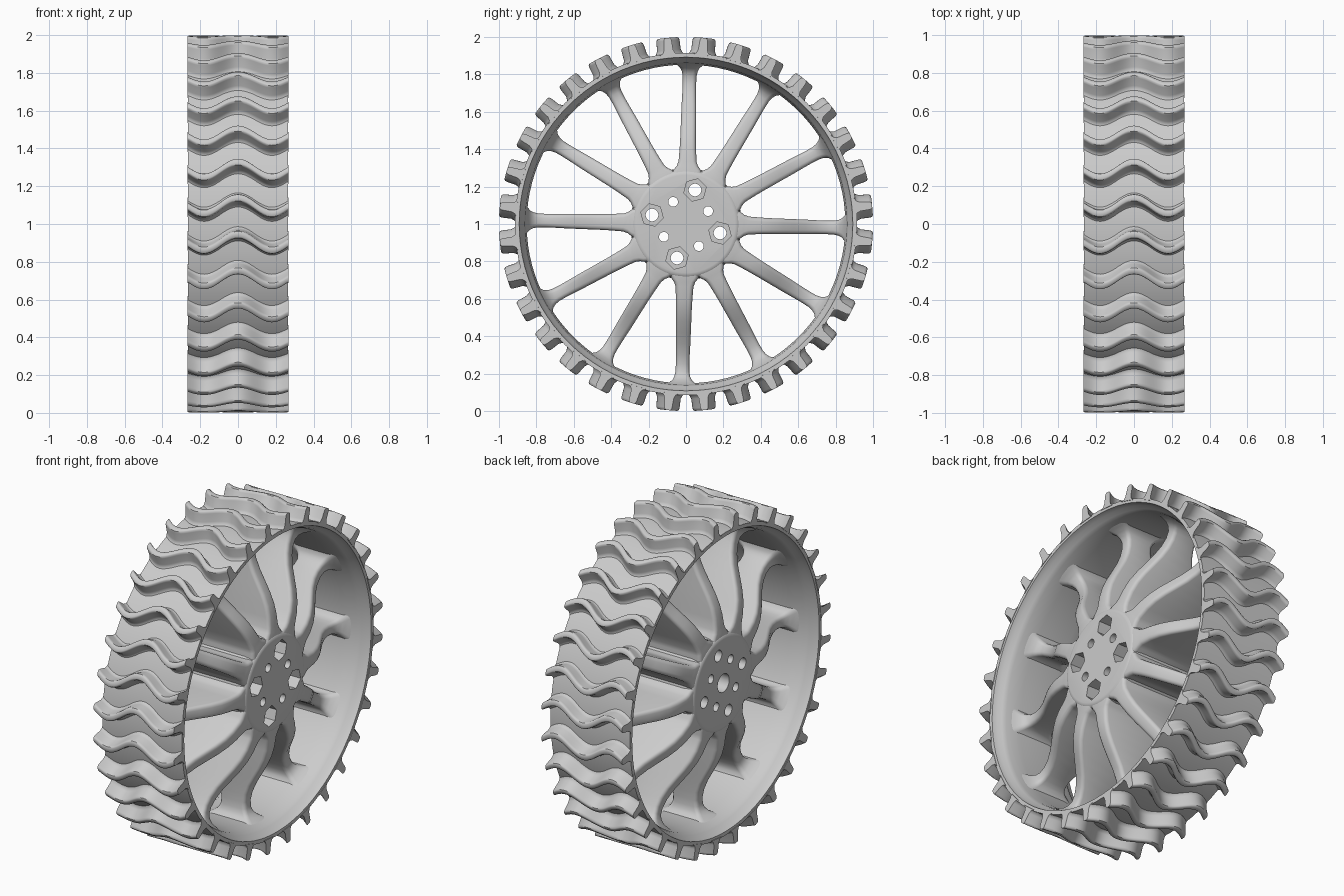
import bpy, bmesh
from math import pi, sin, cos, radians

if "Cube" in bpy.data.objects:
    bpy.data.objects.remove(bpy.data.objects["Cube"])

CZ = 1.0          # axle height; the axle runs along x


def polar(x, r, a, side=0.0):
    """Point at axle position x, radius r, angle a (from +y towards +z), shifted sideways."""
    return (x, r * cos(a) - side * sin(a), CZ + r * sin(a) + side * cos(a))


def loft(bm, rings, wrap=False):
    """Skin closed rings of points; cap the ends unless wrapped."""
    vs = [[bm.verts.new(p) for p in ring] for ring in rings]
    n = len(vs[0])
    for i in range(len(vs) if wrap else len(vs) - 1):
        a, b = vs[i], vs[(i + 1) % len(vs)]
        for j in range(n):
            k = (j + 1) % n
            bm.faces.new((a[j], a[k], b[k], b[j]))
    if not wrap:
        bm.faces.new(vs[0])
        bm.faces.new(vs[-1])


def finish(bm, name, angle=35):
    bmesh.ops.recalc_face_normals(bm, faces=bm.faces)
    me = bpy.data.meshes.new(name)
    bm.to_mesh(me)
    bm.free()
    ob = bpy.data.objects.new(name, me)
    bpy.context.collection.objects.link(ob)
    if angle:
        smooth(ob, angle)
    return ob


def smooth(ob, angle):
    bpy.ops.object.select_all(action='DESELECT')
    ob.select_set(True)
    bpy.context.view_layer.objects.active = ob
    bpy.ops.object.shade_smooth_by_angle(angle=radians(angle))


# rim: thin lips, thicker towards the middle
inner = [(.265, .892), (.235, .885), (.215, .87), (.19, .861), (.10, .852)]
profile = [(-.265, .915), (.265, .915)] + inner + [(-x, r) for x, r in reversed(inner)]
bm = bmesh.new()
SEG = 96
loft(bm, [[polar(x, r, 2 * pi * i / SEG) for x, r in profile] for i in range(SEG)], wrap=True)
finish(bm, "rim")

# treads: 32 wavy ribs with filleted feet
half = [(.055, .908), (.036, .917), (.026, .935), (.021, .985), (.017, .996), (.010, 1.0)]
section = [(-w, r) for w, r in half] + [(w, r) for w, r in reversed(half)]
bm = bmesh.new()
for t in range(32):
    base = 2 * pi * (t + .5) / 32
    rings = []
    for i in range(37):
        x = -.268 + .536 * i / 36
        wave = -.042 * cos(2 * pi * x / .36)
        rings.append([polar(x, r, base + wave + w) for w, r in section])
    loft(bm, rings)
finish(bm, "treads", 40)

# spokes: 12 deep blades, (radius, half depth along x, half thickness)
stations = [(.262, .243, .085), (.29, .243, .072), (.31, .241, .057), (.335, .238, .048),
            (.40, .23, .044), (.46, .214, .042), (.52, .187, .041), (.58, .153, .04),
            (.64, .119, .039), (.70, .094, .037), (.75, .083, .036), (.79, .084, .037),
            (.815, .094, .042), (.835, .112, .052), (.85, .14, .07), (.862, .165, .088)]


def blade_ring(r, d, t, a):
    c = min(.022, t * .6)
    pts = []
    for k, (sx, sy) in enumerate([(1, 1), (-1, 1), (-1, -1), (1, -1)]):
        for j in range(4):
            q = k * pi / 2 + j * pi / 6
            pts.append(polar(sx * (d - c) + c * cos(q), r, a, sy * (t - c) + c * sin(q)))
    return pts


bm = bmesh.new()
for s in range(12):
    a = radians(30 * s - 1.4)
    loft(bm, [blade_ring(r, d, t, a) for r, d, t in stations])
finish(bm, "spokes", 40)

# hub: solid drum with rounded shoulders
drum = [(.25, .262), (.247, .275), (.238, .287), (.22, .296), (.19, .30)]
drum += [(-x, r) for x, r in reversed(drum)]
bm = bmesh.new()
loft(bm, [[polar(x, r, 2 * pi * i / 64) for i in range(64)] for x, r in drum])
hub = finish(bm, "hub", None)


def bore(bm, x0, x1, pos_r, pos_a, rad, n, turn=0.0):
    _, y, z = polar(0, pos_r, pos_a)
    loft(bm, [[(x, y + rad * cos(turn + 2 * pi * i / n), z + rad * sin(turn + 2 * pi * i / n))
               for i in range(n)] for x in (x0, x1)])


# bolt holes, hexagonal nut pockets, small holes, blind axle hole at the back
through, pockets = bmesh.new(), bmesh.new()
for k in range(4):
    a = radians(75.2 + 90 * k)
    bore(through, -.4, .4, .188, a, .034, 24)
    bore(pockets, .15, .4, .188, a, .062, 6, a)
    bore(through, -.4, .4, .137, radians(30.2 + 90 * k), .026, 24)
bore(pockets, -.4, -.1, 0, 0, .055, 32)
for cut_bm in (through, pockets):
    cutter = finish(cut_bm, "hole_cutter", None)
    cutter.hide_render = True
    mod = hub.modifiers.new("holes", 'BOOLEAN')
    mod.operation = 'DIFFERENCE'
    mod.solver = 'EXACT'
    mod.object = cutter
    bpy.context.view_layer.objects.active = hub
    bpy.ops.object.modifier_apply(modifier=mod.name)
    bpy.data.objects.remove(cutter)
smooth(hub, 30)
